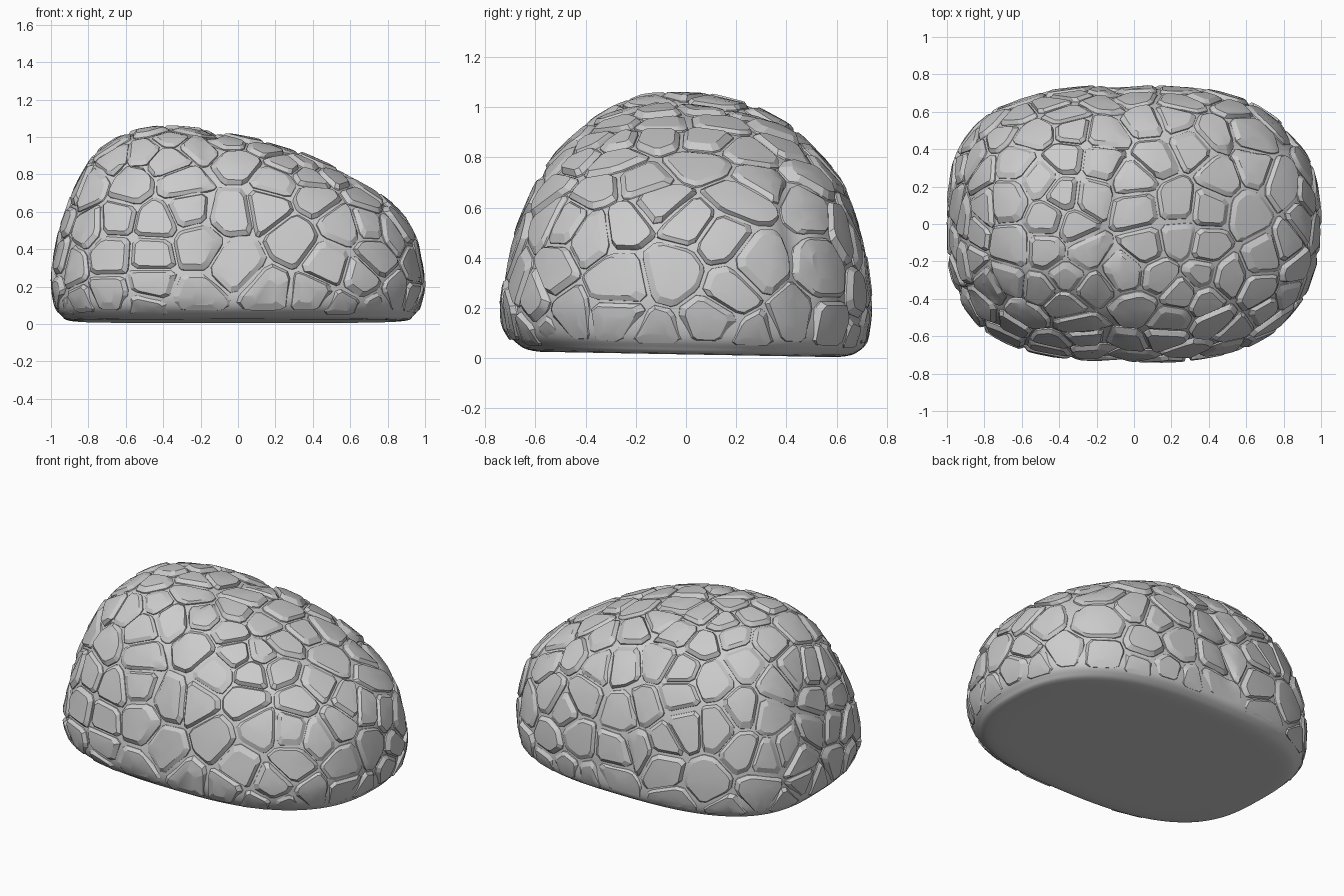
import bpy, bmesh, math, random
from mathutils import Vector
from mathutils.bvhtree import BVHTree

if "Cube" in bpy.data.objects:
    bpy.data.objects.remove(bpy.data.objects["Cube"])

random.seed(11)

# Horizontal sections of the boulder: z, xmin, xmax, ymin, ymax
LEVELS = [
    (.02, -.02, .02, -.02, .02), (.02, -.45, .45, -.3, .3), (.02, -.86, .86, -.58, .60),
    (.05, -.945, .94, -.675, .695), (.11, -.985, .98, -.725, .733), (.22, -1, 1, -.74, .742),
    (.35, -.988, .985, -.715, .73), (.48, -.963, .95, -.685, .705),
    (.60, -.925, .875, -.645, .67), (.72, -.88, .725, -.585, .615),
    (.82, -.83, .55, -.52, .535), (.90, -.775, .38, -.44, .45),
    (.96, -.71, .21, -.37, .36), (1.01, -.62, -.0, -.29, .25),
    (1.047, -.5, -.2, -.18, .11), (1.06, -.37, -.33, -.05, -.02)]
SEGS, SUB = 144, 5


def cleft(p):
    """Strength 0..1 of the long natural cracks at point p."""
    a = math.exp(-((p.x + .1 - .05 * math.sin(4 * p.y)) / .05) ** 2)
    b = math.exp(-((p.y + .40 + .1 * (p.z - .6)) / .05) ** 2) if p.x < -.1 and p.z < .85 else 0
    c = math.exp(-((p.y - .46 + .15 * (p.z - .4)) / .05) ** 2) if p.x > .5 else 0
    return max(.9 * a, .7 * b, .8 * c) * min(1, max(0, (p.z - .06) / .2))


def section(k, t):
    """Catmull-Rom blend between neighbouring sections."""
    n = len(LEVELS) - 1
    q = [LEVELS[min(n, max(0, k + d))] for d in (-1, 0, 1, 2)]
    if k < 2:
        return [b + (c - b) * t for b, c in zip(q[1], q[2])]
    return [.5 * (2 * b + (c - a) * t + (2 * a - 5 * b + 4 * c - d) * t * t
                  + (3 * b - a - 3 * c + d) * t ** 3) for a, b, c, d in zip(*q)]


def spow(v, e):
    return math.copysign(abs(v) ** e, v)


# Smooth closed base form
bm = bmesh.new()
rings = []
steps = (len(LEVELS) - 1) * SUB
for i in range(steps + 1):
    k = min(i // SUB, len(LEVELS) - 2)
    z, x0, x1, y0, y1 = section(k, i / SUB - k)
    if k == 2:
        z = max(z, .02)
    ring = []
    for j in range(SEGS):
        a = 2 * math.pi * j / SEGS
        n = 2.72 - .22 * math.cos(a) - .35 * max(0, z - .4)
        p = Vector(((x0 + x1) / 2 + (x1 - x0) / 2 * spow(math.cos(a), 2 / n),
                    (y0 + y1) / 2 + (y1 - y0) / 2 * spow(math.sin(a), 2 / n), z))
        p.z -= (.018 * p.y + .005) * min(1, max(0, (.2 - z) / .1))
        ring.append(bm.verts.new(p))
    rings.append(ring)
for r0, r1 in zip(rings, rings[1:]):
    for j in range(SEGS):
        m = (j + 1) % SEGS
        bm.faces.new((r0[j], r0[m], r1[m], r1[j]))
bm.faces.new(rings[0][::-1])
bm.faces.new(rings[-1])
bm.normal_update()
for v, n in [(v, v.normal.copy()) for v in bm.verts]:
    v.co -= n * .03 * cleft(v.co)
bm.normal_update()
surface = BVHTree.FromBMesh(bm)

# Scatter stone centres with varied spacing
cands = [(v.co.copy(), v.normal.copy()) for v in bm.verts
         if v.co.z > .06 and v.normal.z > -.75]
random.shuffle(cands)
seeds = []
for gap in (.25, .21, .17, .145):
    for p, n in cands[:int(len(cands) * (.12 if gap < .2 else .3))]:
        if cleft(p) < .15 and all((p - s).length > gap for s, _ in seeds):
            seeds.append((p, n))

# Core sits a little below the stones and shows in the gaps
for v, n in [(v, v.normal.copy()) for v in bm.verts]:
    v.co -= n * .021 * min(1, max(0, (v.co.z - .04) / .15))
mesh = bpy.data.meshes.new("boulder_core")
bm.to_mesh(mesh)
bm.free()
core = bpy.data.objects.new("boulder_core", mesh)
bpy.context.collection.objects.link(core)
mesh.shade_smooth()


def clip(poly, point, normal):
    """Keep the part of a polygon behind a plane."""
    out = []
    for a, b in zip(poly, poly[1:] + poly[:1]):
        da, db = (a - point).dot(normal), (b - point).dot(normal)
        if da <= 0:
            out.append(a)
        if da * db < 0:
            out.append(a.lerp(b, da / (da - db)))
    return out


def on_surface(p, h):
    co, n, _, _ = surface.find_nearest(p)
    return co + n * h


# Faceted stone plates: one clipped cell each, with a bevelled rim
bm = bmesh.new()
for p, n in seeds:
    u = n.orthogonal().normalized()
    w = n.cross(u)
    cell = [p + (u * math.cos(a) + w * math.sin(a)) * .21
            for a in [math.tau * i / 9 for i in range(9)]]
    for q, _ in seeds:
        d = q - p
        if 0 < d.length < .6:
            d.normalize()
            cell = clip(cell, (p + q) / 2 - d * random.uniform(.0, .007), d)
    cell = clip(cell, Vector((0, 0, .03)), Vector((0, 0, -1)))
    # drop tiny edges, then cut the corners
    cell = [a for a, b in zip(cell, cell[1:] + cell[:1]) if (a - b).length > .02]
    if len(cell) < 3:
        continue
    cut = []
    for a, b in zip(cell, cell[1:] + cell[:1]):
        cut += [a.lerp(b, .14), a.lerp(b, .86)]
    mid = sum(cut, Vector()) / len(cut)
    rad = sum((c - mid).length for c in cut) / len(cut)
    k = 1 - random.uniform(.022, .038) / rad
    shift = (u * random.uniform(-1, 1) + w * random.uniform(-1, 1)) * .009
    h = random.uniform(-.004, .006)
    low = [bm.verts.new(on_surface(c, -.034)) for c in cut]
    rim = [bm.verts.new(on_surface(c.lerp(mid, .04), -.014)) for c in cut]
    top = [bm.verts.new(on_surface(mid + (c - mid) * k + shift, h)) for c in cut]
    crown = [bm.verts.new(on_surface(mid + (c - mid) * k * .5 + shift, h - .001)) for c in cut]
    m = len(cut)
    for lo, hi in ((low, rim), (rim, top), (top, crown)):
        for i in range(m):
            bm.faces.new((lo[i], lo[(i + 1) % m], hi[(i + 1) % m], hi[i]))
    bm.faces.new(crown)
bmesh.ops.recalc_face_normals(bm, faces=bm.faces)
mesh = bpy.data.meshes.new("stone_plates")
bm.to_mesh(mesh)
bm.free()
plates = bpy.data.objects.new("stone_plates", mesh)
bpy.context.collection.objects.link(plates)
bpy.context.view_layer.objects.active = plates
plates.select_set(True)
bpy.ops.object.shade_smooth_by_angle(angle=math.radians(18))
